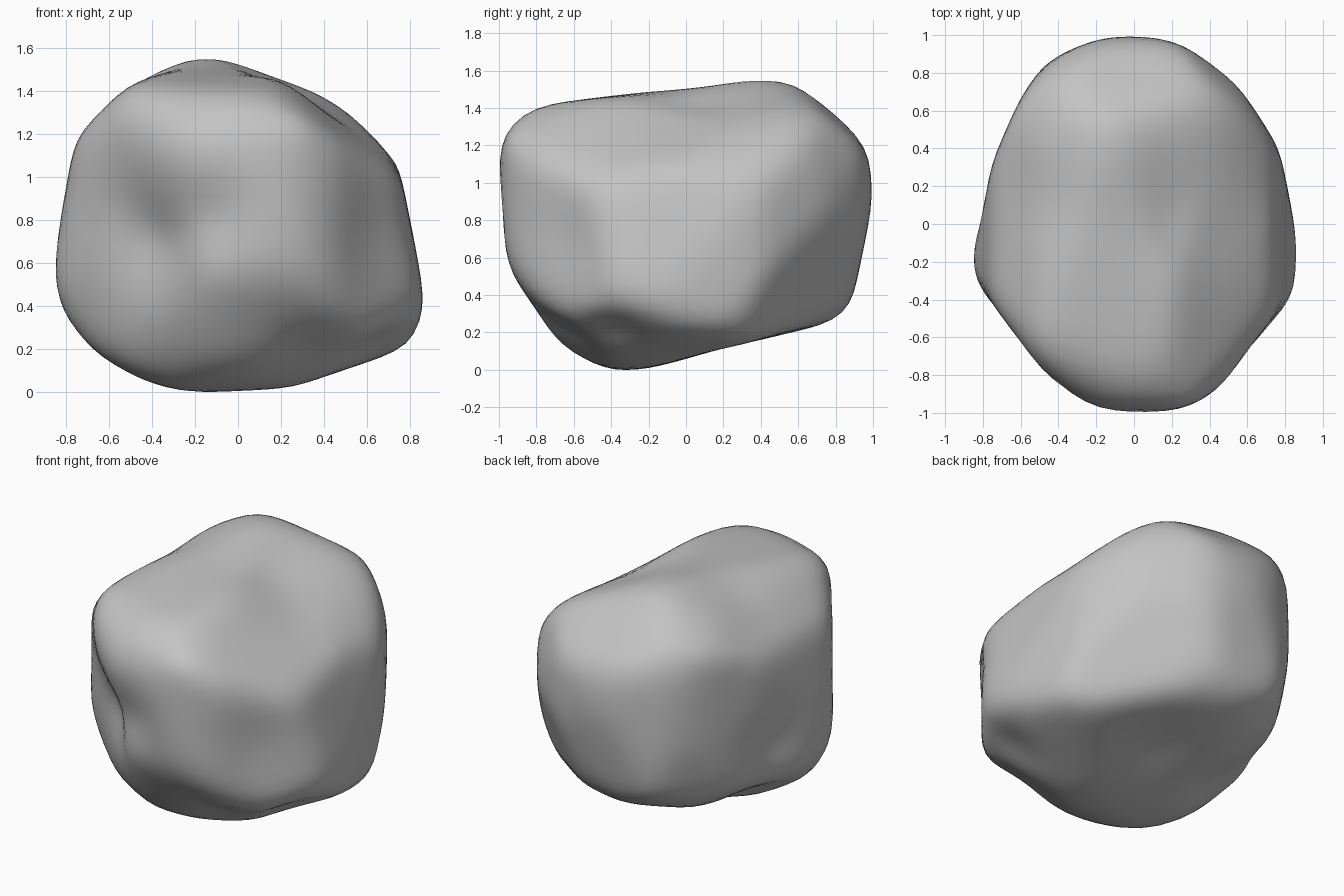
import bpy
import bmesh
import math
from mathutils import Vector

cube = bpy.data.objects.get("Cube")
if cube:
    bpy.data.objects.remove(cube, do_unlink=True)

CENTRE = Vector((0, 0, 0.78))
UP = Vector((0, 0, 1))


def slanted_frame(azimuth, tilt):
    """Right and up directions of an outline seen from a compass angle and a tilt."""
    a, t = math.radians(azimuth), math.radians(tilt)
    toward = Vector((math.sin(a), -math.cos(a), 0))
    right = Vector((math.cos(a), math.sin(a), 0))
    return right, UP * math.cos(t) - toward * math.sin(t)


# Outlines of the boulder, anticlockwise, measured from its centre
front_outline = [(-.24, -.78), (.25, -.75), (.8, -.56), (.86, -.49), (.86, -.34),
                 (.74, .28), (.55, .5), (.36, .62), (-.06, .77), (-.15, .78),
                 (-.25, .76), (-.55, .62), (-.76, .44), (-.82, 0), (-.86, -.22),
                 (-.81, -.4), (-.67, -.59), (-.46, -.71)]
side_outline = [(-.4, -.78), (-.2, -.76), (.84, -.5), (.87, -.46), (.99, .12),
                (.98, .32), (.95, .47), (.61, .76), (.4, .78), (-.86, .62),
                (-.94, .56), (-1, .38), (-1, .2), (-.95, -.23), (-.67, -.64), (-.52, -.72)]
top_outline = [(0, 1), (-.12, 1), (-.3, .93), (-.47, .85), (-.6, .65), (-.74, .33),
               (-.87, -.25), (-.46, -.82), (-.22, -1), (0, -1), (.28, -.97),
               (.45, -.87), (.85, -.37), (.86, -.1), (.76, .4), (.54, .74), (.25, .95)]
corner_outline = [(.07, -.9), (.73, -.7), (.8, -.5), (.9, -.11), (.91, .15), (.84, .44),
                  (.76, .67), (.16, .97), (-.11, .9), (-.82, .43), (-.88, .25),
                  (-.88, -.05), (-.72, -.53), (-.53, -.77), (-.38, -.84)]
rear_outline = [(-.02, -.83), (.76, -.61), (.87, -.32), (.87, .61), (.63, .82), (.39, .91),
                (.22, .87), (-.8, .4), (-.92, .07), (-.87, -.11), (-.64, -.65), (-.42, -.8)]
under_outline = [(.1, -.94), (.34, -.87), (.66, -.61), (.81, -.38), (.92, .12), (.9, .5),
                 (.84, .66), (.7, .79), (.22, .9), (.07, .89), (-.87, .33),
                 (-.94, .13), (-.95, -.41), (-.92, -.56), (-.46, -.84)]

frames = [
    (front_outline, (Vector((1, 0, 0)), UP)),
    (side_outline, (Vector((0, 1, 0)), UP)),
    (top_outline, (Vector((1, 0, 0)), Vector((0, 1, 0)))),
    (corner_outline, slanted_frame(38, 32)),
    (rear_outline, slanted_frame(218, 32)),
    (under_outline, slanted_frame(138, -32)),
]

# Every outline edge becomes one flat cut through the stone
cuts = []
for outline, (right, up) in frames:
    for (ax, ay), (bx, by) in zip(outline, outline[1:] + outline[:1]):
        normal = (right * (by - ay) + up * (ax - bx)).normalized()
        cuts.append((normal, normal.dot(right * ax + up * ay) + 0.011))

# Worn hollows: place, depth, radius
hollows = [
    ((-.42, -.8, .74), .13, .3),
    ((-.15, -.95, .85), .05, .2),
    ((.62, -.68, .7), .03, .3),
    ((.35, -.7, .2), .05, .22),
    ((.65, -.4, .18), .04, .18),
    ((.28, .08, 1.38), .06, .36),
    ((.1, .3, .1), .03, .26),
    ((-.68, .22, .55), .05, .22),
    ((-.52, .1, .18), .04, .2),
    ((-.45, .1, 1.44), .02, .25),
]

bm = bmesh.new()
bmesh.ops.create_icosphere(bm, subdivisions=5, radius=1)
for v in bm.verts:
    d = v.co.normalized()
    v.co = d * min(h / n.dot(d) for n, h in cuts if n.dot(d) > 0.01)

# Round the edges, then wear the surface
for _ in range(5):
    bmesh.ops.smooth_vert(bm, verts=bm.verts, factor=0.5,
                          use_axis_x=True, use_axis_y=True, use_axis_z=True)
for v in bm.verts:
    p, d = v.co.copy(), v.co.normalized()
    for place, depth, radius in hollows:
        gap = (p - (Vector(place) - CENTRE)).length / radius
        v.co -= d * depth * math.exp(-gap * gap)
    v.co += CENTRE
bmesh.ops.recalc_face_normals(bm, faces=bm.faces)

# Rest the lowest point on the ground
lowest = min(v.co.z for v in bm.verts)
bmesh.ops.translate(bm, verts=bm.verts, vec=(0, 0, -lowest))

mesh = bpy.data.meshes.new("boulder")
bm.to_mesh(mesh)
bm.free()
boulder = bpy.data.objects.new("boulder", mesh)
bpy.context.collection.objects.link(boulder)
mesh.polygons.foreach_set("use_smooth", [True] * len(mesh.polygons))

# Plain grey stone
stone = bpy.data.materials.new("grey stone")
stone.use_nodes = True
colour = (0.55, 0.55, 0.55, 1)
stone.diffuse_color = colour
stone.node_tree.nodes["Principled BSDF"].inputs["Base Color"].default_value = colour
mesh.materials.append(stone)
